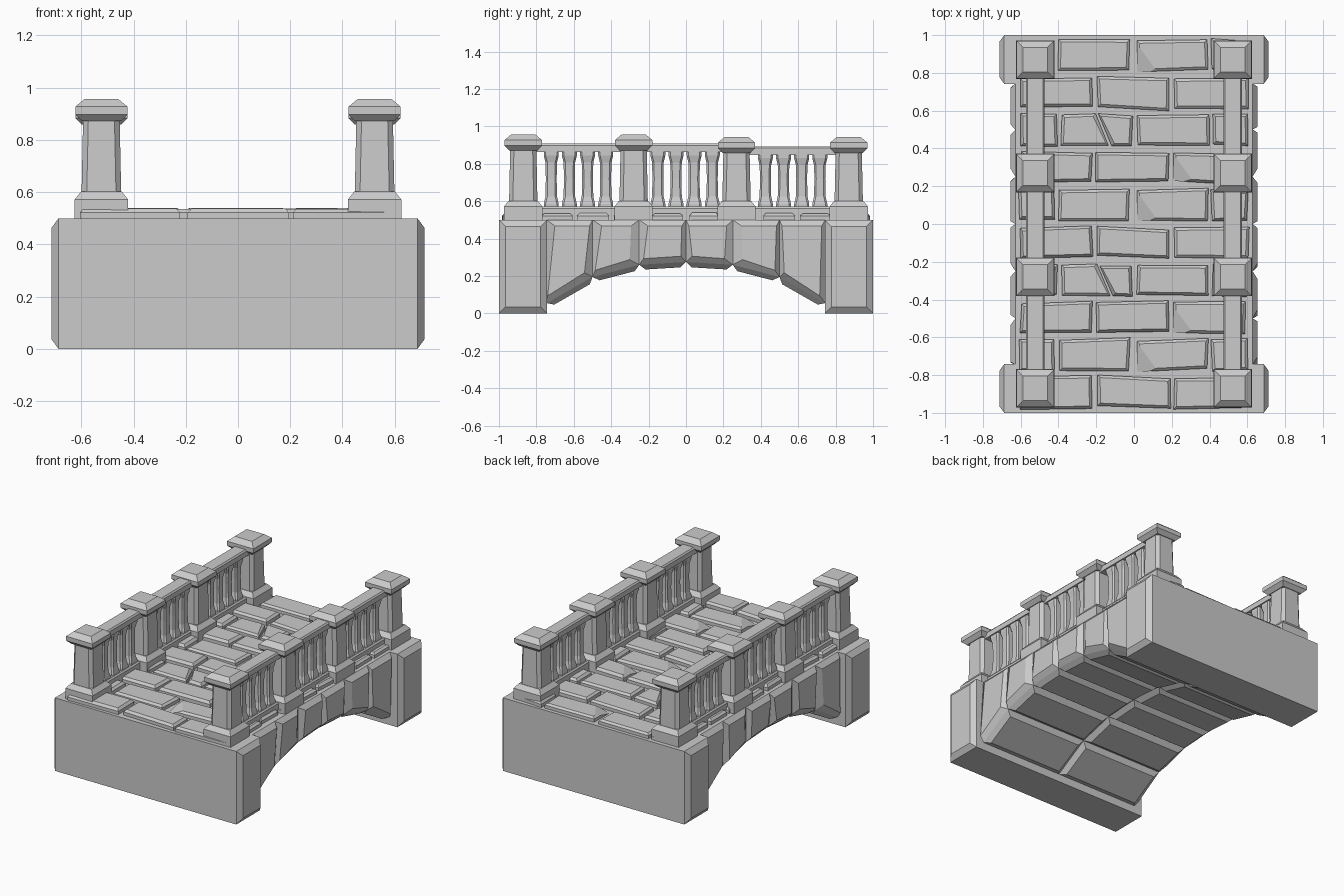
import bpy, bmesh, math, random
from mathutils import Vector

if "Cube" in bpy.data.objects:
    bpy.data.objects.remove(bpy.data.objects["Cube"])

random.seed(4)


def finish(bm, name):
    bmesh.ops.recalc_face_normals(bm, faces=bm.faces)
    me = bpy.data.meshes.new(name)
    bm.to_mesh(me)
    bm.free()
    ob = bpy.data.objects.new(name, me)
    bpy.context.collection.objects.link(ob)
    return ob


def loft(bm, rings):
    """Join rings of equal point count, capping both ends."""
    loops = [[bm.verts.new(p) for p in r] for r in rings]
    n = len(loops[0])
    faces = [bm.faces.new(loops[0][::-1]), bm.faces.new(loops[-1])]
    for a, b in zip(loops, loops[1:]):
        for i in range(n):
            j = (i + 1) % n
            faces.append(bm.faces.new((a[i], a[j], b[j], b[i])))
    return faces


def square(cx, cy, z, h, c=0.0):
    """Square ring of half width h, corners cut by c when c > 0."""
    out = []
    for sx, sy in ((1, 1), (-1, 1), (-1, -1), (1, -1)):
        if c == 0:
            out.append((cx + sx * h, cy + sy * h, z))
        else:
            a = (cx + sx * h, cy + sy * (h - c), z)
            b = (cx + sx * (h - c), cy + sy * h, z)
            out += [a, b] if sx * sy > 0 else [b, a]
    return out


def bulge(bm, test, thickness, depth):
    """Raise a chamfered panel on each face whose normal passes the test."""
    bmesh.ops.recalc_face_normals(bm, faces=bm.faces)
    bm.normal_update()
    sel = [f for f in bm.faces if test(f)]
    bmesh.ops.inset_individual(bm, faces=sel, thickness=thickness, depth=depth)


# End abutments
for s, name in ((-1, "front_abutment"), (1, "back_abutment")):
    bm = bmesh.new()
    y0, y1 = sorted((s * 1.0, s * 0.742))
    loft(bm, [[(x, y0, 0), (x, y1, 0), (x, y1, 0.5), (x, y0, 0.5)] for x in (-0.687, 0.687)])
    bulge(bm, lambda f: abs(f.normal.x) > 0.9, 0.05, 0.026)
    finish(bm, name)

# Arch blocks: six segments, split along the middle
seams = [(-0.745, 0.055), (-0.5, 0.195), (-0.25, 0.26), (0, 0.275),
         (0.25, 0.26), (0.5, 0.195), (0.745, 0.055)]
for k, (a, b) in enumerate(zip(seams, seams[1:])):
    for s in (-1, 1):
        bm = bmesh.new()
        loft(bm, [[(x, *a), (x, *b), (x, b[0], 0.5), (x, a[0], 0.5)]
                  for x in (0, s * 0.628)])
        bulge(bm, lambda f: f.normal.x * s > 0.9 or f.normal.z < -0.5, 0.045, 0.027)
        for v in bm.verts:  # slightly uneven hewn panels
            if abs(v.co.x) > 0.64:
                v.co.y += random.uniform(-0.02, 0.02)
        finish(bm, f"arch_block_{k}_{'left' if s < 0 else 'right'}")


# Paving stones
def stone(bm, x0, x1, yc, tilt=0.0, lean0=0.0, lean1=0.0, chip=False):
    h = 0.081
    r = lambda: random.uniform(-0.008, 0.008)
    cx = (x0 + x1) / 2
    pts = [(x0 + lean0, -h), (x1 + lean1, -h), (x1 - lean1, h), (x0 - lean0, h)]
    pts = [(x + r() * 0.7, yc + y + (x - cx) * tilt + r()) for x, y in pts]
    part = bmesh.new()
    top = 0.536 + random.uniform(-0.003, 0.004)
    mid = Vector((cx, yc))

    def ring(d, z):
        return [(x + math.copysign(d, mid.x - x), y + math.copysign(d, mid.y - y), z)
                for x, y in pts]
    loft(part, [ring(0, 0.49), ring(0, 0.522), ring(0.014, top)])
    if chip:  # broken lower left corner
        bmesh.ops.recalc_face_normals(part, faces=part.faces)
        res = bmesh.ops.bisect_plane(
            part, geom=part.verts[:] + part.edges[:] + part.faces[:],
            plane_co=(x0 + 0.06, yc - 0.03, 0.533), plane_no=(-0.3, -0.22, 0.93),
            clear_outer=True)
        edges = [e for e in res["geom_cut"] if isinstance(e, bmesh.types.BMEdge)]
        bmesh.ops.contextual_create(part, geom=edges)
    me = bpy.data.meshes.new("tmp")
    bmesh.ops.recalc_face_normals(part, faces=part.faces)
    part.to_mesh(me)
    part.free()
    bm.from_mesh(me)
    bpy.data.meshes.remove(me)


for row in range(10):
    yc = 0.894 - row * 0.1985
    bm = bmesh.new()
    kind = row % 4
    if kind == 0:
        stone(bm, -0.61, -0.42, yc)
        stone(bm, -0.40, -0.025, yc, 0.02)
        stone(bm, 0.02, 0.39, yc, 0.02, chip=True)
        stone(bm, 0.41, 0.6, yc)
    elif kind == 1:
        stone(bm, -0.6, -0.22, yc, 0.01)
        stone(bm, -0.195, 0.19, yc, -0.045)
        stone(bm, 0.21, 0.61, yc, 0.01)
    elif kind == 2:
        stone(bm, -0.6, -0.41, yc)
        stone(bm, -0.385, -0.165, yc, 0, 0, 0.035)
        stone(bm, -0.15, -0.01, yc, 0, 0.035, 0)
        stone(bm, 0.015, 0.395, yc, -0.015)
        stone(bm, 0.415, 0.6, yc)
    else:
        stone(bm, -0.6, -0.225, yc, 0.01)
        stone(bm, -0.2, 0.185, yc, 0.01)
        stone(bm, 0.205, 0.59, yc, -0.02, chip=True)
    finish(bm, f"paving_row_{row}")

# Railings on both sides
posts = [(-0.87, 0.0), (-0.28, 0.0), (0.27, -0.014), (0.87, -0.014)]
for s, side in ((-1, "left"), (1, "right")):
    cx = s * 0.523
    for i, (y, dz) in enumerate(posts):
        bm = bmesh.new()
        loft(bm, [square(cx, y, 0.495, 0.102), square(cx, y, 0.572, 0.102),
                  square(cx, y, 0.602, 0.078)])                       # base
        loft(bm, [square(cx, y, 0.59, 0.076, 0.02), square(cx, y, 0.88 + dz, 0.07, 0.02)])
        loft(bm, [square(cx, y, z + dz, h) for h, z in
                  ((0.075, 0.872), (0.1, 0.897), (0.1, 0.927), (0.065, 0.956))])  # cap
        finish(bm, f"{side}_post_{i}")

    for i, ((ya, da), (yb, db)) in enumerate(zip(posts, posts[1:])):
        top = 0.908 + (-0.015 if i == 2 else 0)
        # hand rail and foot rail
        for name, lo, hi, w in (("hand_rail", top - 0.045, top, 0.048),
                                ("foot_rail", 0.5, 0.572, 0.05)):
            bm = bmesh.new()
            loft(bm, [[(cx - w, y, lo), (cx + w, y, lo), (cx + w, y, hi - 0.01),
                       (cx + w - 0.008, y, hi), (cx - w + 0.008, y, hi), (cx - w, y, hi - 0.01)]
                      for y in (ya + 0.06, yb - 0.06)])
            finish(bm, f"{side}_{name}_{i}")
        # balusters
        bm = bmesh.new()
        for k in range(4):
            y = (ya + yb) / 2 + (k - 1.5) * 0.097
            zt = top - 0.045
            loft(bm, [square(cx, y, z, h, 0.010) for h, z in
                      ((0.04, 0.565), (0.04, 0.585), (0.031, 0.625), (0.029, 0.72),
                       (0.031, zt - 0.055), (0.04, zt - 0.018), (0.04, zt + 0.005))])
        finish(bm, f"{side}_balusters_{i}")
